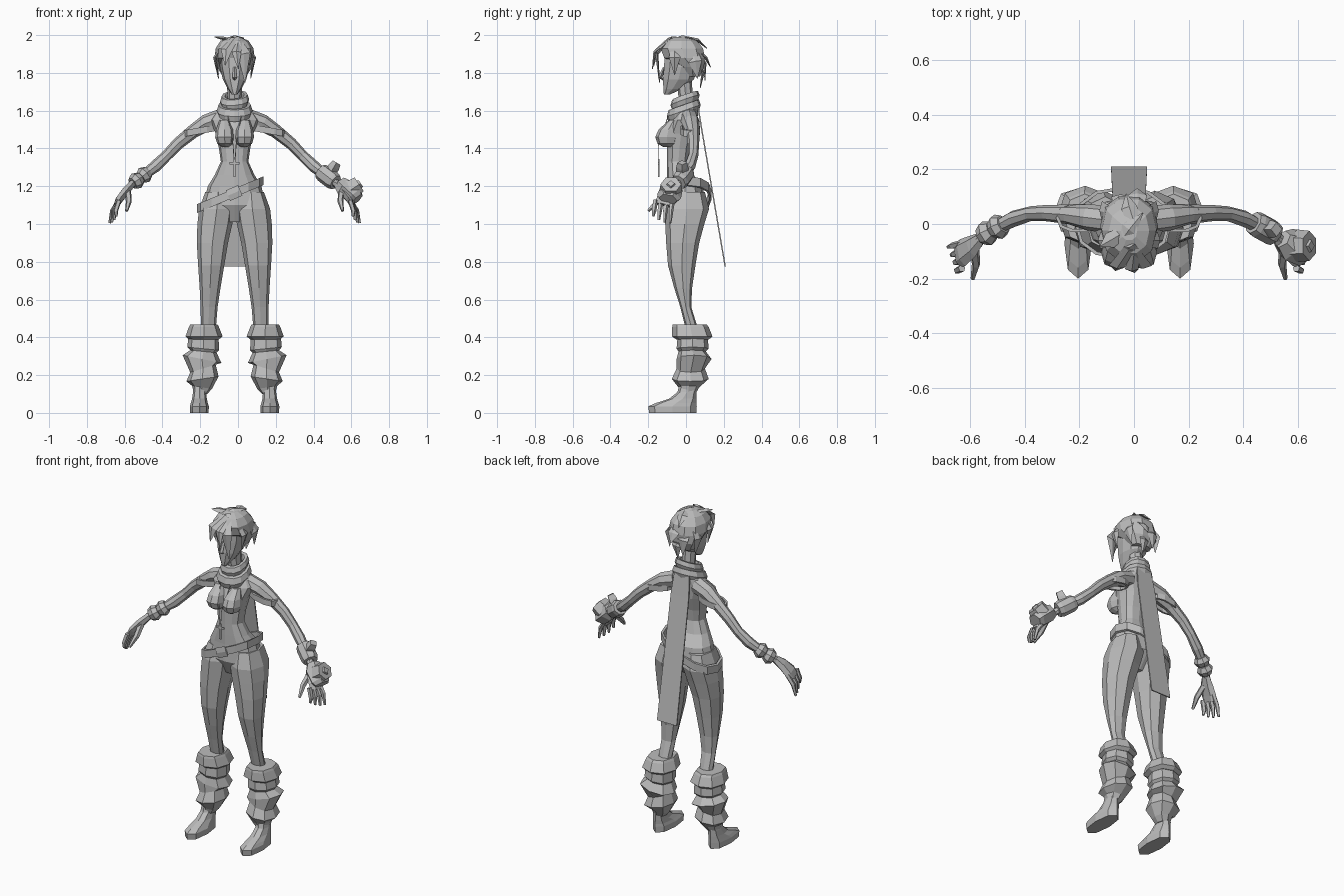
import bpy, bmesh, math
from mathutils import Vector

OX = -0.018  # the body stands slightly off centre
grey = bpy.data.materials.new("light_grey")
grey.diffuse_color = (0.5, 0.5, 0.5, 1)


def skin(name, rings, closed=False):
    """Join equal rings of points into a solid; closed joins last to first."""
    bm = bmesh.new()
    vs = [[bm.verts.new((p[0] + OX, p[1], p[2])) for p in r] for r in rings]
    n = len(vs[0])
    pairs = list(zip(vs, vs[1:])) + ([(vs[-1], vs[0])] if closed else [])
    for a, b in pairs:
        for i in range(n):
            j = (i + 1) % n
            bm.faces.new((a[i], a[j], b[j], b[i]))
    if not closed:
        bm.faces.new(vs[0])
        bm.faces.new(vs[-1])
    bmesh.ops.recalc_face_normals(bm, faces=bm.faces)
    me = bpy.data.meshes.new(name)
    bm.to_mesh(me)
    bm.free()
    me.materials.append(grey)
    ob = bpy.data.objects.new(name, me)
    bpy.context.collection.objects.link(ob)
    return ob


def full(v, p=0.85):
    return math.copysign(abs(v) ** p, v)


def loft(name, rings, n=8, side=1):
    """Level rings: (z, x0, x1, y0, y1, optional sideways slope)."""
    out = []
    for z, x0, x1, y0, y1, *s in rings:
        cx, cy, rx, ry = (x0 + x1) / 2, (y0 + y1) / 2, (x1 - x0) / 2, (y1 - y0) / 2
        ring = []
        for i in range(n):
            a = math.tau * i / n + (math.pi / 4 if n == 4 else 0)
            c, d = math.cos(a), math.sin(a)
            c, d = (math.copysign(1, c), math.copysign(1, d)) if n == 4 else (full(c), full(d))
            ring.append((side * (cx + rx * c), cy + ry * d, z + (s[0] * rx * c if s else 0)))
        out.append(ring)
    return skin(name, out)


def tube(name, pts, n=6, side=1, ref=(0, 1, 0)):
    """Sweep along (x, y, z, ru, rv); ru is measured along ref."""
    P = [Vector(p[:3]) for p in pts]
    out = []
    for k, p in enumerate(P):
        t = (P[min(k + 1, len(P) - 1)] - P[max(k - 1, 0)]).normalized()
        u = Vector(ref)
        u = (u - t * u.dot(t)).normalized()
        v = t.cross(u)
        ring = []
        for i in range(n):
            a = math.tau * i / n
            q = p + u * pts[k][3] * math.cos(a) + v * pts[k][4] * math.sin(a)
            ring.append((side * q.x, q.y, q.z))
        out.append(ring)
    return skin(name, out)


def band(name, c, rx, ry, prof, sx=0, sy=0, n=12):
    """Oval hoop with profile (dr, dz), tilted by slopes sx and sy."""
    out = []
    for i in range(n):
        a = math.tau * i / n
        ring = []
        for dr, dz in prof:
            x, y = (rx + dr) * full(math.cos(a)), (ry + dr) * full(math.sin(a))
            ring.append((c[0] + x, c[1] + y, c[2] + dz + sx * x + sy * y))
        out.append(ring)
    return skin(name, out, True)


def roll(r, h):
    return [(r * math.cos(math.tau * i / 6), h * math.sin(math.tau * i / 6)) for i in range(6)]


def strap(t, h):
    return [(0, -h), (t, -h), (t, h), (0, h)]


def sym(z, w, y0, y1):
    return (z, -w, w, y0, y1)


# torso and neck
loft("torso", [sym(1.01, .05, -.06, .03), sym(1.1, .165, -.105, .10), sym(1.2, .142, -.10, .09),
               sym(1.26, .105, -.10, .04), sym(1.33, .073, -.10, .02), sym(1.4, .083, -.10, .03),
               sym(1.48, .10, -.105, .055), sym(1.55, .13, -.075, .06), sym(1.6, .095, -.055, .065),
               sym(1.64, .05, -.04, .055)], 12)
tube("neck", [(0, .02, 1.58, .045, .045), (0, .0, 1.66, .038, .038), (0, -.01, 1.76, .04, .04)], 8)

# head, face and hair cap
loft("head", [sym(1.685, .014, -.118, -.085), sym(1.715, .036, -.122, -.02), sym(1.765, .062, -.125, .045),
              sym(1.83, .078, -.12, .07), sym(1.89, .082, -.118, .085), sym(1.95, .065, -.09, .06)], 10)
tube("nose", [(0, -.115, 1.83, .006, .008), (0, -.137, 1.775, .012, .012), (0, -.118, 1.765, .006, .008)], 4)
loft("hair_cap", [sym(1.78, .06, -.0, .075), sym(1.83, .093, -.035, .098), sym(1.88, .106, -.12, .105),
                  sym(1.93, .10, -.14, .095), sym(1.97, .074, -.11, .06), sym(1.99, .03, -.06, .01)], 10)

# hair locks: root, bend, tip, width, direction of the width
X, Y = (1, 0, 0), (0, 1, 0)
locks = [((.0, -.08, 1.985), (.05, -.155, 1.90), (.055, -.14, 1.75), .035, X),
         ((.0, -.09, 1.98), (-.045, -.155, 1.92), (-.05, -.17, 1.84), .03, X),
         ((.02, -.09, 1.97), (.01, -.165, 1.91), (.02, -.178, 1.82), .025, X),
         ((-.02, -.03, 1.975), (-.07, -.06, 1.985), (-.105, -.08, 1.99), .03, Y),
         ((.02, .0, 1.985), (.0, .06, 1.975), (-.01, .11, 1.93), .03, X),
         ((.03, .05, 1.93), (.03, .105, 1.88), (.03, .13, 1.83), .035, X),
         ((-.03, .05, 1.92), (-.03, .10, 1.85), (-.03, .10, 1.76), .035, X),
         ((.01, .06, 1.86), (.02, .09, 1.80), (.02, .075, 1.72), .03, X),
         ((-.06, .03, 1.93), (-.10, .05, 1.86), (-.085, .06, 1.77), .035, Y),
         ((.06, .03, 1.93), (.10, .05, 1.86), (.085, .06, 1.77), .035, Y),
         ((.06, -.06, 1.95), (.105, -.06, 1.88), (.085, -.06, 1.79), .03, Y),
         ((-.06, -.06, 1.95), (-.105, -.06, 1.88), (-.085, -.06, 1.79), .03, Y),
         ((-.03, -.06, 1.975), (.0, -.02, 1.99), (.05, .04, 1.985), .03, X)]
for r, m, t, w, ref in locks:
    tube("hair_lock", [(*r, w * .7, .008), (*m, w, .009), (*t, .002, .002)], 4, 1, ref)

# scarf: two rolls and a long flat tail down the back
band("scarf_lower", (0, -.012, 1.60), .075, .07, roll(.02, .036), 0, .35)
band("scarf_upper", (0, -.005, 1.655), .06, .06, roll(.017, .03), .08, .35)
loft("scarf_tail", [(1.63, -.05, .05, .058, .066), (1.5, -.06, .06, .08, .087),
                    (.775, -.066, .066, .204, .211)], 4)

# pendant cross on a cord
loft("pendant_upright", [(1.25, -.006, .006, -.147, -.141), (1.345, -.006, .006, -.147, -.141)], 4)
loft("pendant_bar", [(1.315, -.026, .026, -.147, -.141), (1.327, -.026, .026, -.147, -.141)], 4)

# tilted hip belt with buckle
band("belt", (-.024, .004, 1.155), .164, .12, strap(.012, .023), .42, 0)
tube("buckle", [(-.035, -.128, 1.15, .03, .005), (.03, -.128, 1.178, .03, .005)], 4, 1, (0, 0, 1))

for s, lab in ((-1, "right"), (1, "left")):
    # bust
    loft(lab + "_bust", [(1.408, .03, .065, -.12, -.06), (1.425, .01, .092, -.15, -.05),
                         (1.46, .004, .103, -.163, -.04), (1.50, .008, .098, -.145, -.04),
                         (1.55, .03, .08, -.09, -.04)], 8, s)
    tube(lab + "_cord", [(.003, -.144, 1.34, .002, .002), (.008, -.145, 1.42, .002, .002),
                         (.035, -.095, 1.57, .002, .002)], 4, s)
    # leg
    loft(lab + "_leg", [(1.17, .02, .155, -.09, .10), (1.08, .0, .188, -.115, .122), (1.0, .012, .197, -.11, .097),
                        (.9, .035, .2, -.105, .07), (.78, .055, .193, -.095, .05), (.66, .075, .185, -.062, .032),
                        (.56, .09, .18, -.03, .028), (.44, .10, .178, .0, .065)], 8, s)
    # boot cuff, crumpled shaft and foot
    loft(lab + "_boot_cuff", [(.468, .09, .235, -.07, .11), (.455, .083, .242, -.073, .12),
                              (.405, .063, .26, -.075, .14), (.388, .085, .24, -.05, .12)], 8, s)
    loft(lab + "_boot_shaft", [(.40, .085, .245, -.045, .115), (.34, .082, .25, -.05, .12, .1),
                               (.325, .095, .235, -.04, .105, .1), (.285, .07, .275, -.05, .135, .2),
                               (.235, .10, .235, -.05, .10, -.3), (.18, .085, .255, -.075, .12, -.15),
                               (.135, .12, .225, -.04, .07, .15), (.10, .145, .215, -.03, .05)], 8, s)
    loft(lab + "_foot", [(0, .138, .235, -.195, .055), (.035, .136, .237, -.20, .057), (.052, .142, .232, -.16, .056),
                         (.075, .147, .225, -.09, .055), (.11, .15, .22, -.045, .055),
                         (.15, .155, .215, -.035, .055)], 8, s)
    # arm and off-shoulder sleeve hem
    tube(lab + "_arm", [(.07, .015, 1.56, .05, .05), (.15, .025, 1.535, .048, .045), (.22, .035, 1.49, .036, .036),
                        (.30, .04, 1.425, .03, .032), (.36, .038, 1.362, .027, .029), (.42, .02, 1.305, .03, .032),
                        (.49, -.015, 1.25, .024, .024), (.55, -.055, 1.205, .02, .02)], 8, s)
    band(lab + "_sleeve_hem", (s * .178, .022, 1.495), .078, .042, strap(.012, .017), -s * .18, 0, 10)
    # hand: palm, four fingers and thumb
    tube(lab + "_palm", [(.54, -.05, 1.215, .022, .02), (.575, -.082, 1.175, .042, .024),
                         (.61, -.105, 1.13, .052, .022), (.625, -.115, 1.10, .045, .016)], 6, s)
    for k in range(4):
        y = -.072 - .03 * k
        tube(lab + "_finger", [(.612, y, 1.125, .014, .014), (.647 - .006 * k, y - .008, 1.07, .013, .013),
                               (.662 - .012 * k, y - .012, 1.005 + .004 * k * k, .007, .007)], 5, s)
    tube(lab + "_thumb", [(.565, -.095, 1.17, .018, .018), (.56, -.15, 1.12, .016, .016),
                          (.572, -.2, 1.07, .008, .008)], 5, s)

# plain wrist cuff: two soft rolls
for a, b in (((.46, .0, 1.275), (.497, -.02, 1.245)), ((.50, -.022, 1.243), (.54, -.045, 1.215))):
    m = [(p + q) / 2 for p, q in zip(a, b)]
    tube("right_wrist_roll", [(*a, .034, .034), (*m, .048, .046), (*b, .034, .034)], 8, -1)

# device on the other wrist: cuff, raised block, hand guard and diamond stud
tube("left_wrist_cuff", [(.455, .005, 1.28, .042, .042), (.47, -.003, 1.268, .048, .048),
                         (.52, -.03, 1.23, .048, .048), (.535, -.04, 1.22, .042, .042)], 8)
tube("left_wrist_block", [(.50, -.02, 1.26, .032, .028), (.525, -.02, 1.30, .032, .03),
                          (.54, -.02, 1.325, .026, .024)], 4)
tube("left_hand_guard", [(.56, -.055, 1.215, .035, .04), (.585, -.075, 1.19, .06, .055),
                         (.635, -.09, 1.145, .065, .05), (.65, -.095, 1.13, .05, .04)], 6)
tube("left_guard_plate", [(.615, -.08, 1.18, .06, .06), (.66, -.08, 1.21, .055, .05)], 6)
tube("left_guard_stud", [(.655, -.08, 1.206, .028, .028), (.668, -.08, 1.215, .02, .02)], 4)
